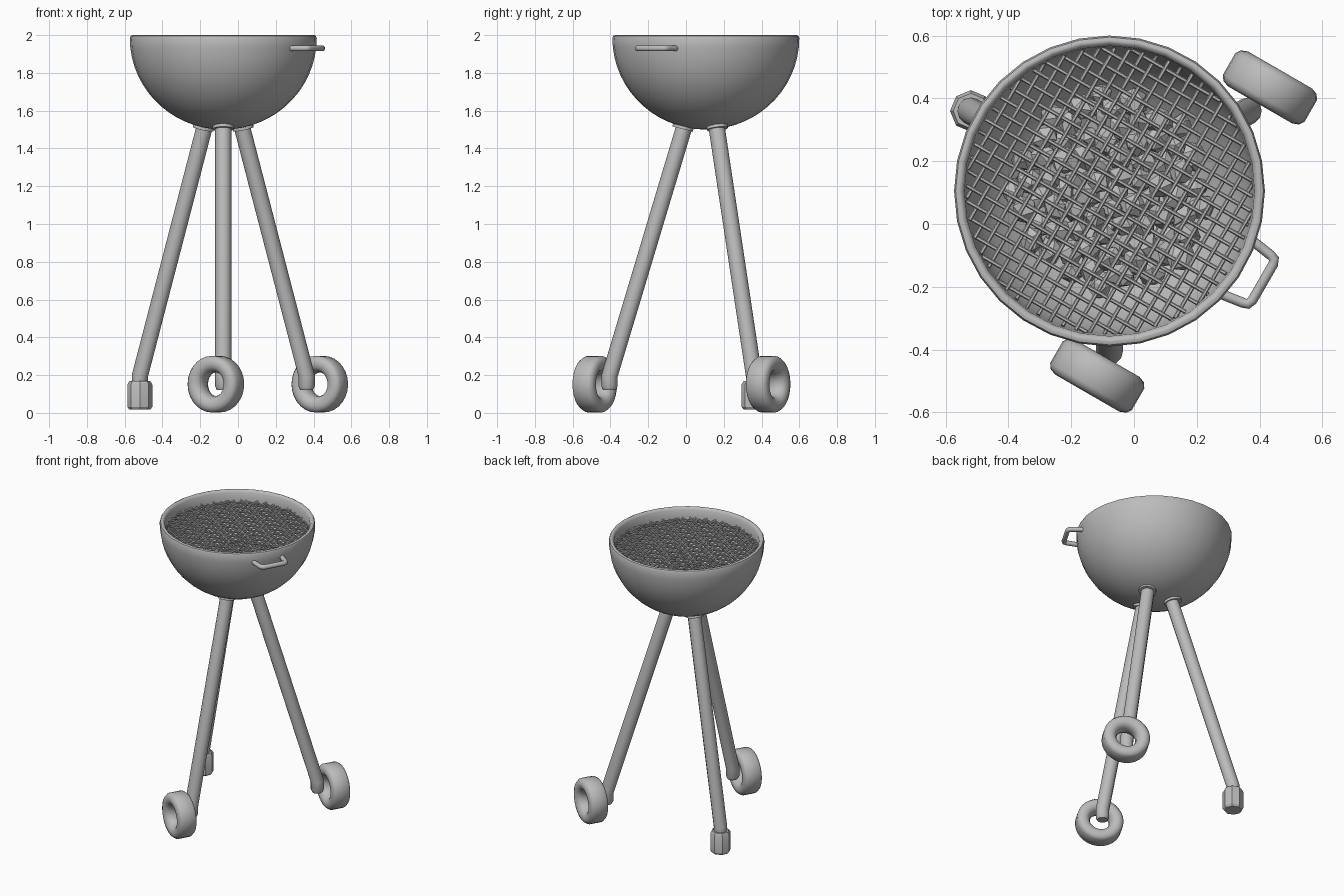
import bpy, bmesh, math, random
from mathutils import Vector, Matrix

if "Cube" in bpy.data.objects:
    bpy.data.objects.remove(bpy.data.objects["Cube"])

random.seed(4)
CX, CY = -0.078, 0.105          # bowl axis
grey = bpy.data.materials.new("grey metal")
grey.diffuse_color = (0.5, 0.5, 0.5, 1)
grey.use_nodes = True
grey.node_tree.nodes["Principled BSDF"].inputs["Base Color"].default_value = grey.diffuse_color


def finish(name, me, smooth=40):
    ob = bpy.data.objects.new(name, me)
    bpy.context.collection.objects.link(ob)
    me.materials.clear()
    me.materials.append(grey)
    if smooth:
        bpy.ops.object.select_all(action='DESELECT')
        ob.select_set(True)
        bpy.context.view_layer.objects.active = ob
        bpy.ops.object.shade_smooth_by_angle(angle=math.radians(smooth))
    return ob


def lathe(name, profile, n, matrix, closed=False, smooth=40):
    """Revolve (radius, height) points around z; radius 0 makes a pole."""
    bm = bmesh.new()
    rings = []
    for r, z in profile:
        if r < 1e-6:
            rings.append([bm.verts.new((0, 0, z))] * n)
        else:
            rings.append([bm.verts.new((r * math.cos(2 * math.pi * i / n),
                                        r * math.sin(2 * math.pi * i / n), z)) for i in range(n)])
    pairs = list(zip(rings, rings[1:]))
    if closed:
        pairs.append((rings[-1], rings[0]))
    for a, b in pairs:
        for i in range(n):
            j = (i + 1) % n
            vs = list(dict.fromkeys([a[i], a[j], b[j], b[i]]))
            bm.faces.new(vs)
    bmesh.ops.recalc_face_normals(bm, faces=bm.faces)
    bm.transform(matrix)
    me = bpy.data.meshes.new(name)
    bm.to_mesh(me)
    bm.free()
    return finish(name, me, smooth)


def tubes(name, paths, radius, res, smooth=50):
    """Sweep round tubes along lists of (x, y, z, radius factor)."""
    cu = bpy.data.curves.new(name + "_path", 'CURVE')
    cu.dimensions = '3D'
    cu.bevel_depth, cu.bevel_resolution, cu.use_fill_caps = radius, res, True
    for pts in paths:
        sp = cu.splines.new('POLY')
        sp.points.add(len(pts) - 1)
        for p, (x, y, z, f) in zip(sp.points, pts):
            p.co, p.radius = (x, y, z, 1), f
    tmp = bpy.data.objects.new(name + "_tmp", cu)
    bpy.context.collection.objects.link(tmp)
    dg = bpy.context.evaluated_depsgraph_get()
    me = bpy.data.meshes.new_from_object(tmp.evaluated_get(dg))
    bpy.data.objects.remove(tmp)
    return finish(name, me, smooth)


def polar(r, deg, z):
    a = math.radians(deg)
    return Vector((CX + r * math.cos(a), CY + r * math.sin(a), z))


def aim(loc, direction):
    return Matrix.Translation(loc) @ Vector(direction).to_track_quat('Z', 'Y').to_matrix().to_4x4()


# bowl: hollow hemisphere with a rounded rim
C = 1.985
outer = [(0.495 * math.sin(math.radians(t)), C - 0.485 * math.cos(math.radians(t))) for t in range(0, 91, 6)]
inner = [(0.462 * math.sin(math.radians(t)), C - 0.455 * math.cos(math.radians(t))) for t in range(90, -1, -6)]
rim = [(0.490, 1.996), (0.480, 2.0), (0.472, 1.998)]
lathe("bowl", outer + rim + inner, 32, Matrix.Translation((CX, CY, 0)))

# cooking grate: woven wires turned by 30 degrees, plus an edge ring
R, S = 0.455, 0.0425
wires = []
for turn, sign in ((-30, 1), (60, -1)):
    u = Vector((math.cos(math.radians(turn)), math.sin(math.radians(turn)), 0))
    v = Vector((-u.y, u.x, 0))
    for k in range(-10, 11):
        half = math.sqrt(max(R * R - (k * S) ** 2, 0))
        m = int(half / S)
        path = []
        for s in [-half] + [i * S for i in range(-m, m + 1)] + [half]:
            up = sign * (-1) ** (round(s / S) + k) * 0.006
            p = Vector((CX, CY, 1.925 + up)) + u * s + v * (k * S)
            path.append((*p, 1))
        wires.append(path)
tubes("cooking_grate", wires, 0.0065, 1)

# coals: heap of faceted lumps under the grate
bm = bmesh.new()
for i in range(75):
    r = 0.31 * math.sqrt((i + 0.5) / 75)
    p = polar(r, i * 137.5, 1.70 + random.uniform(-0.04, 0.04))
    rot = Matrix.Rotation(random.uniform(0, 6), 4, Vector((random.random(), random.random(), 0.5)))
    size = Matrix.Diagonal((random.uniform(.8, 1.2), random.uniform(.8, 1.2), random.uniform(.8, 1.2), 1))
    bmesh.ops.create_icosphere(bm, subdivisions=1, radius=0.045, matrix=Matrix.Translation(p) @ rot @ size)
coal = bpy.data.meshes.new("coals")
bm.to_mesh(coal)
bm.free()
finish("coals", coal, 0)

# three legs with collars where they meet the bowl
for name, ang in (("rear_leg", 150), ("front_leg", -90), ("right_leg", 30)):
    pts = [(0.105, 1.545, 1), (0.51, 0.195, 1), (0.51, 0.14, 1), (0.51, 0.122, 0.8)]
    tubes(name, [[(*polar(r, ang, z), f) for r, z, f in pts]], 0.043, 4)
    top = polar(0.118, ang, 1.522)
    lathe(name + "_collar", [(0, -0.018), (0.048, -0.018), (0.056, -0.008), (0.056, 0.02), (0, 0.02)],
          16, aim(top, top - Vector((CX, CY, 2.0))))

# foot cap on the wheel-less leg
lathe("foot_cap", [(0, 0.018), (0.056, 0.018), (0.066, 0.032), (0.066, 0.15), (0.056, 0.168), (0, 0.168)],
      8, Matrix.Translation(polar(0.51, 150, 0)), smooth=30)

# wheels: thick tyres with open centres
tyre = [(0.150, -0.04), (0.150, 0.04), (0.139, 0.056), (0.118, 0.064), (0.092, 0.06), (0.074, 0.045),
        (0.064, 0.018), (0.064, -0.018), (0.074, -0.045), (0.092, -0.06), (0.118, -0.064), (0.139, -0.056)]
axis = (0.5, math.sqrt(3) / 2, 0)
for name, x, y in (("front_wheel", -0.117, -0.483), ("right_wheel", 0.433, 0.435)):
    lathe(name, tyre, 28, aim((x, y, 0.152), axis), closed=True, smooth=60)

# handle: bent bar on the bowl side
u = Vector((math.cos(math.radians(-30)), math.sin(math.radians(-30)), 0))
v = Vector((-u.y, u.x, 0))
bar = [(0.475, -0.098), (0.545, -0.088), (0.562, -0.083), (0.568, -0.066)]
bar += [(a, -b) for a, b in reversed(bar)]
tubes("handle", [[(*(Vector((CX, CY, 1.93)) + u * a + v * (b - 0.008)), 1) for a, b in bar]], 0.016, 3)
